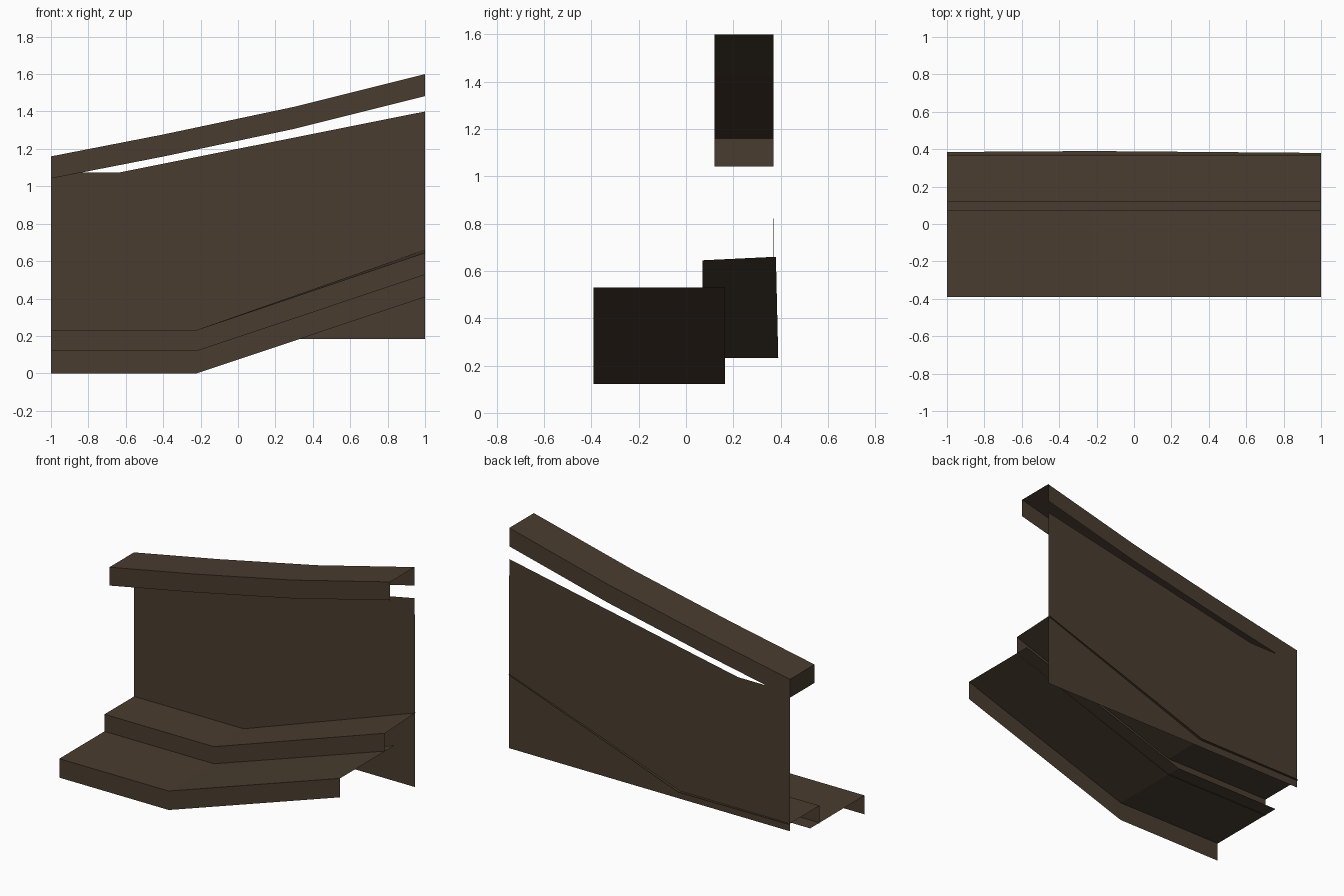
import bpy

if "Cube" in bpy.data.objects:
    bpy.data.objects.remove(bpy.data.objects["Cube"])

brown = bpy.data.materials.new("dark brown wood")
brown.diffuse_color = (0.067, 0.046, 0.029, 1.0)
brown.use_nodes = True
brown.node_tree.nodes["Principled BSDF"].inputs["Base Color"].default_value = brown.diffuse_color


def loft(name, sections, cap_left=False):
    """Skin open cross-sections given as (x, [(y, z), ...]), running left to right."""
    n = len(sections[0][1])
    verts = [(x, y, z) for x, profile in sections for y, z in profile]
    faces = []
    for s in range(len(sections) - 1):
        for p in range(n - 1):
            a = s * n + p
            b = a + n
            faces.append((a, b, b + 1, a + 1))
    if cap_left:
        faces.append(tuple(range(n)))
    mesh = bpy.data.meshes.new(name)
    mesh.from_pydata(verts, [], faces)
    mesh.materials.append(brown)
    obj = bpy.data.objects.new(name, mesh)
    bpy.context.collection.objects.link(obj)
    return obj


def step_profile(front, back, top_front, top_back, rise=0.12):
    return [(front, top_front - rise), (front, top_front), (back, top_back)]


# Lower step: riser and tread, open underneath
loft("lower_step", [(x, step_profile(-0.39, 0.165, z, z, 0.122))
                    for x, z in ((-1, 0.122), (-0.22, 0.122), (1, 0.53))])

# Upper step: its back edge pokes slightly through the wall
loft("upper_step", [(x, step_profile(0.07, back, zf, zb, 0.115))
                    for x, back, zf, zb in ((-1, 0.385, 0.232, 0.232),
                                            (-0.22, 0.39, 0.232, 0.232),
                                            (1, 0.38, 0.645, 0.66))])

# Back wall: single sheet with a sloping top
loft("back_wall", [(x, [(0.372, 0.183), (0.37, z)])
                   for x, z in ((-1, 1.075), (-0.63, 1.075), (1, 1.4))])

# Hand rail: bottom and right end open, left end closed
loft("hand_rail", [(x, [(0.12, z - 0.118), (0.12, z), (0.37, z), (0.37, z - 0.118)])
                   for x, z in ((-1, 1.16), (-0.4, 1.277), (0.3, 1.425), (1, 1.6))],
     cap_left=True)
